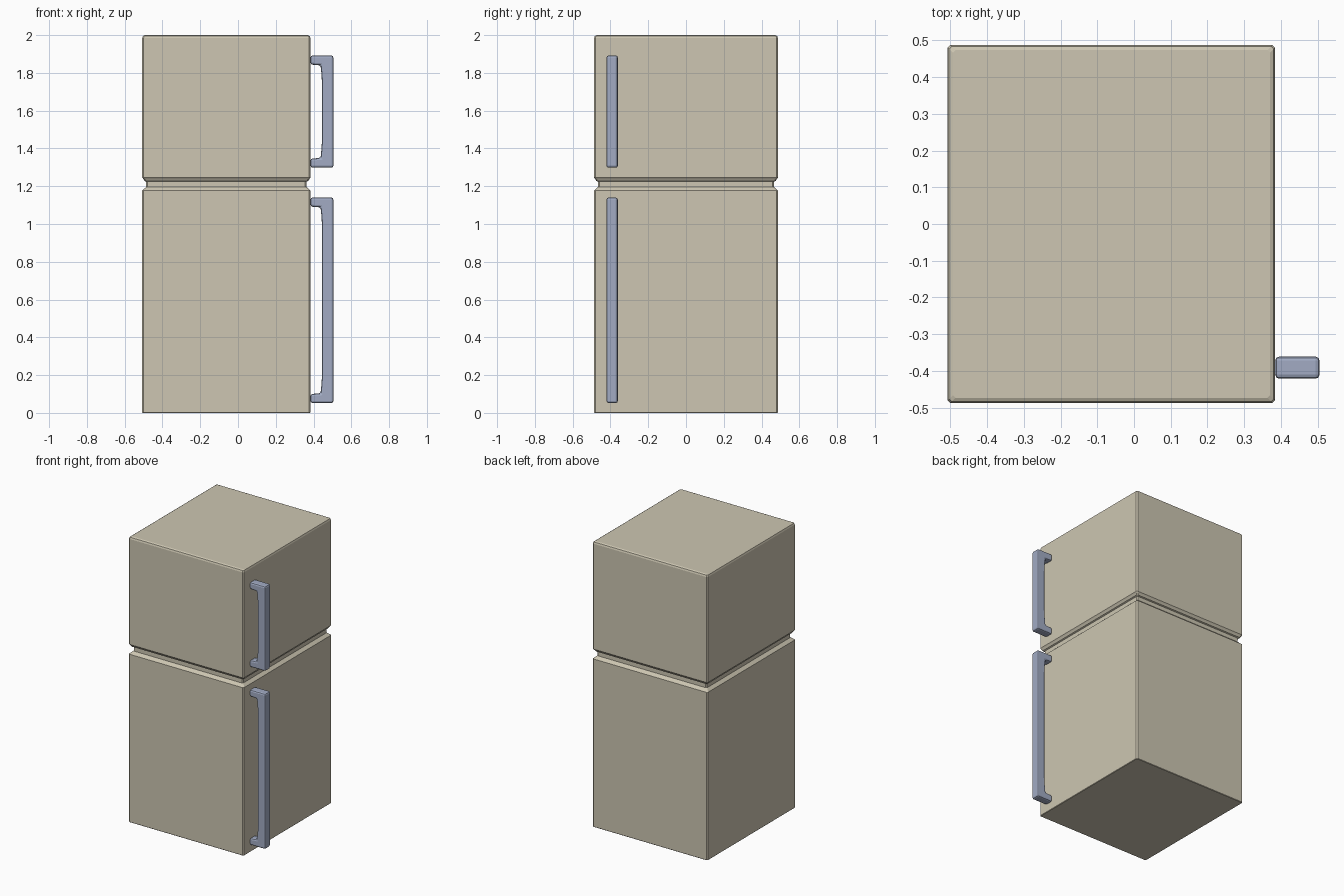
import bpy, bmesh

if "Cube" in bpy.data.objects:
    bpy.data.objects.remove(bpy.data.objects["Cube"])

def material(name, rgb):
    m = bpy.data.materials.new(name)
    m.diffuse_color = (*rgb, 1)
    m.use_nodes = True
    m.node_tree.nodes["Principled BSDF"].inputs["Base Color"].default_value = m.diffuse_color
    return m

beige = material("warm beige", (0.61, 0.565, 0.445))
steel = material("blue grey", (0.36, 0.41, 0.55))

def finish(name, bm, mat):
    bmesh.ops.recalc_face_normals(bm, faces=bm.faces)
    me = bpy.data.meshes.new(name)
    bm.to_mesh(me)
    bm.free()
    me.materials.append(mat)
    ob = bpy.data.objects.new(name, me)
    bpy.context.collection.objects.link(ob)
    return ob

# Cabinet: chamfered rectangle rings stacked by (height, inset)
def cabinet(name, levels, x0=-0.507, x1=0.384, y=0.487, c=0.007):
    bm = bmesh.new()
    rings = []
    for z, i in levels:
        a, b, h = x0 + i, x1 - i, y - i
        pts = [(a + c, -h), (b - c, -h), (b, -h + c), (b, h - c),
               (b - c, h), (a + c, h), (a, h - c), (a, -h + c)]
        rings.append([bm.verts.new((px, py, z)) for px, py in pts])
    for lo, hi in zip(rings, rings[1:]):
        for k in range(8):
            n = (k + 1) % 8
            bm.faces.new((lo[k], lo[n], hi[n], hi[k]))
    bm.faces.new(rings[0][::-1])
    bm.faces.new(rings[-1])
    return finish(name, bm, beige)

cabinet("fridge_cabinet", [
    (0, 0.003), (0.003, 0), (1.177, 0), (1.196, 0.021),   # lower compartment
    (1.224, 0.021), (1.228, 0.012), (1.238, 0.006), (1.246, 0),  # groove
    (1.984, 0), (1.995, 0.004), (2.0, 0.014)])            # freezer

# Handles: C-shaped profile extruded across y and bevelled
def handle(name, z0, z1):
    half = [(0.384, 0), (0.505, 0), None, (0.445, 0.15), (0.441, 0.09),
            (0.437, 0.052), (0.384, 0.048)]
    outer, inner = half[:2], half[3:]
    pts = [(x, z0 + d) for x, d in outer]
    pts += [(x, z1 - d) for x, d in outer[::-1]]
    pts += [(x, z1 - d) for x, d in inner[::-1]]
    pts += [(x, z0 + d) for x, d in inner]
    bm = bmesh.new()
    f = bm.faces.new([bm.verts.new((x, -0.421, z)) for x, z in pts])
    ext = bmesh.ops.extrude_face_region(bm, geom=[f])
    for v in ext["geom"]:
        if isinstance(v, bmesh.types.BMVert):
            v.co.y = -0.361
    ob = finish(name, bm, steel)
    mod = ob.modifiers.new("soft_edges", 'BEVEL')
    mod.width = 0.011
    mod.segments = 2
    mod.limit_method = 'ANGLE'
    return ob

handle("lower_door_handle", 0.052, 1.14)
handle("freezer_door_handle", 1.298, 1.892)
